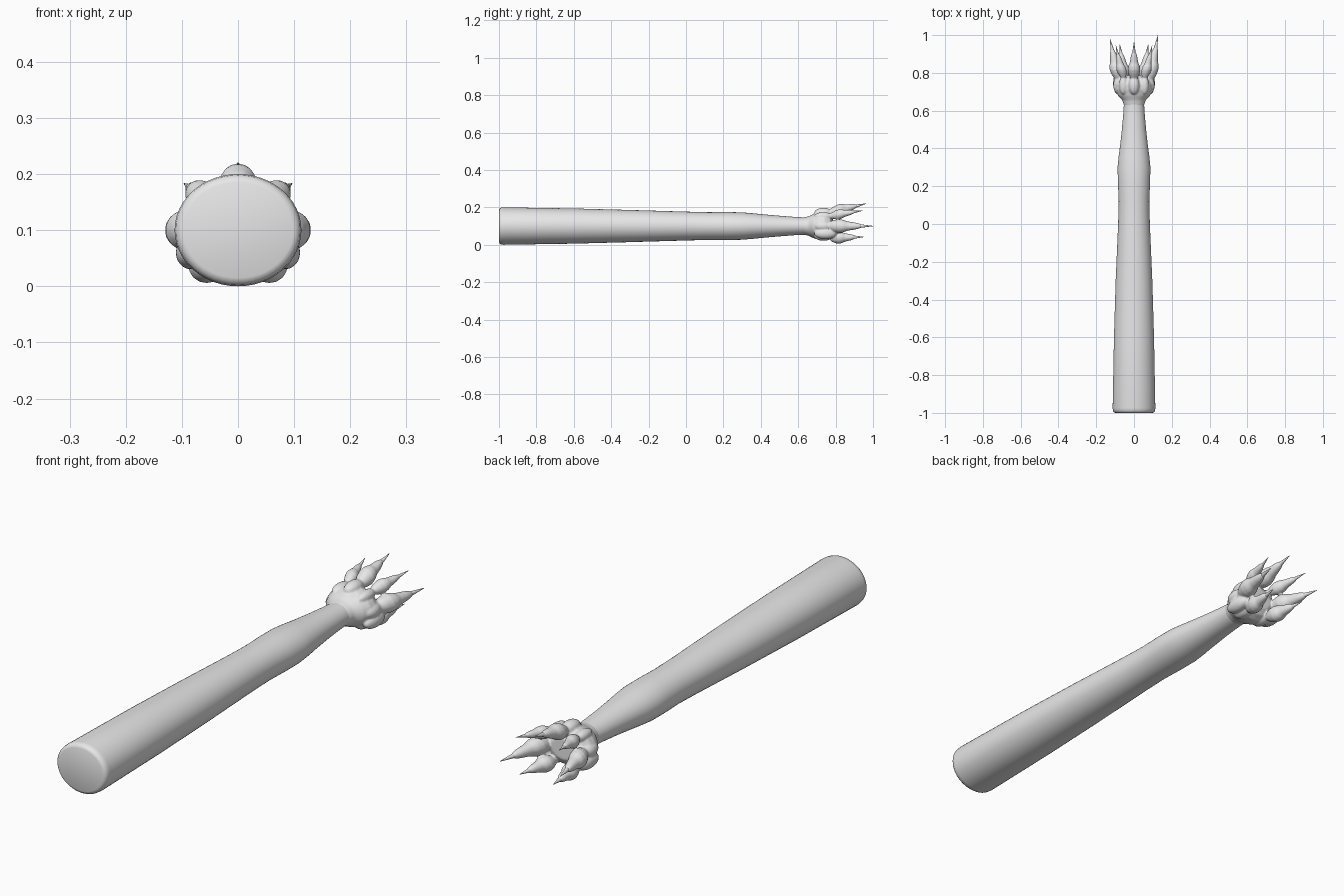
import bpy, bmesh
from math import sin, cos, tau
from mathutils import Vector

cube = bpy.data.objects.get("Cube")
if cube:
    bpy.data.objects.remove(cube)

grey = bpy.data.materials.new("pale grey")
grey.use_nodes = True
grey.diffuse_color = (0.8, 0.8, 0.8, 1)
grey.node_tree.nodes["Principled BSDF"].inputs["Base Color"].default_value = (0.8, 0.8, 0.8, 1)

MID = 0.10  # height of the arm axis


def loft(bm, rings, sides):
    """Skin elliptical rings (x, y, z, x radius, z radius) stacked along y."""
    loops = [[bm.verts.new((x + rx * cos(tau * i / sides), y, z + rz * sin(tau * i / sides)))
              for i in range(sides)] for x, y, z, rx, rz in rings]
    for a, b in zip(loops, loops[1:]):
        for i in range(sides):
            j = (i + 1) % sides
            bm.faces.new((a[i], a[j], b[j], b[i]))
    bm.faces.new(loops[0][::-1])
    bm.faces.new(loops[-1])


def finish(bm, name):
    bmesh.ops.recalc_face_normals(bm, faces=bm.faces)
    mesh = bpy.data.meshes.new(name)
    bm.to_mesh(mesh)
    bm.free()
    mesh.materials.append(grey)
    mesh.shade_smooth()
    obj = bpy.data.objects.new(name, mesh)
    bpy.context.collection.objects.link(obj)
    return obj


def ball(bm, x, y, z, rx, ry, rz):
    new = bmesh.ops.create_icosphere(bm, subdivisions=3, radius=1)["verts"]
    for v in new:
        v.co = Vector((x + v.co.x * rx, y + v.co.y * ry, z + v.co.z * rz))


# Forearm: rounded butt, long taper, slight swelling, slim wrist
arm = bmesh.new()
profile = [(-1.0, .098, .085), (-.997, .105, .092), (-.99, .111, .098), (-.975, .113, .1),
           (-.6, .106, .094), (-.3, .097, .086), (0, .084, .077), (.12, .081, .074),
           (.22, .085, .075), (.3, .087, .073), (.36, .081, .068), (.42, .073, .062),
           (.5, .064, .055), (.58, .057, .049), (.64, .053, .046), (.72, .055, .048)]
loft(arm, [(0, y, MID, rx, rz) for y, rx, rz in profile], 48)
finish(arm, "forearm")

# Fingers: knuckle offset from the axis, thickness, claw tip
fingers = [("top", 0, .083, .034, (0, .963, .22))]
for side, s, reach in (("left", 1, 1.0), ("right", -1, .98)):
    fingers += [("upper_" + side, s * .066, .062, .027, (s * .096, .945, .183)),
                ("side_" + side, s * .092, 0, .037, (s * .127, reach, MID)),
                ("lower_" + side, s * .056, -.062, .033, (s * .075, .95, .042))]

# Palm, knuckles and fingers fused into one soft skin
hand = bmesh.new()
loft(hand, [(0, y, MID, rx, rz) for y, rx, rz in
            [(.62, .051, .044), (.655, .062, .052), (.68, .085, .064), (.71, .1, .074),
             (.74, .1, .077), (.77, .085, .065), (.785, .05, .04)]], 32)
for s in (1, -1):
    ball(hand, s * .084, .745, .06, .027, .06, .03)
for name, dx, dz, r, tip in fingers:
    ball(hand, dx * .85, .735, MID + dz * .85, r * .85, .05, r * .8)
    knuckle, tip = Vector((dx, .815, MID + dz)), Vector(tip)
    rings = []
    for t, k in [(-.3, .55), (-.15, .85), (0, 1), (.13, .92), (.25, .7), (.37, .6),
                 (.5, .5), (.6, .36), (.66, .24)]:
        p = knuckle.lerp(tip, t)
        rings.append((p.x, p.y, p.z, r * k, r * k))
    loft(hand, rings, 16)

    # Claw emerging from the fingertip
    claw = bmesh.new()
    points = []
    for t, k in [(.52, .3), (.62, .26), (.72, .2), (.85, .12), (1, .03)]:
        p = knuckle.lerp(tip, t)
        points.append((p.x, p.y, p.z, r * k, r * k))
    loft(claw, points, 12)
    finish(claw, name + "_claw")

skin = finish(hand, "hand")
remesh = skin.modifiers.new("fuse", "REMESH")
remesh.mode = "VOXEL"
remesh.voxel_size = 0.004
remesh.use_smooth_shade = True
soften = skin.modifiers.new("soften", "SMOOTH")
soften.factor = 0.5
soften.iterations = 5
